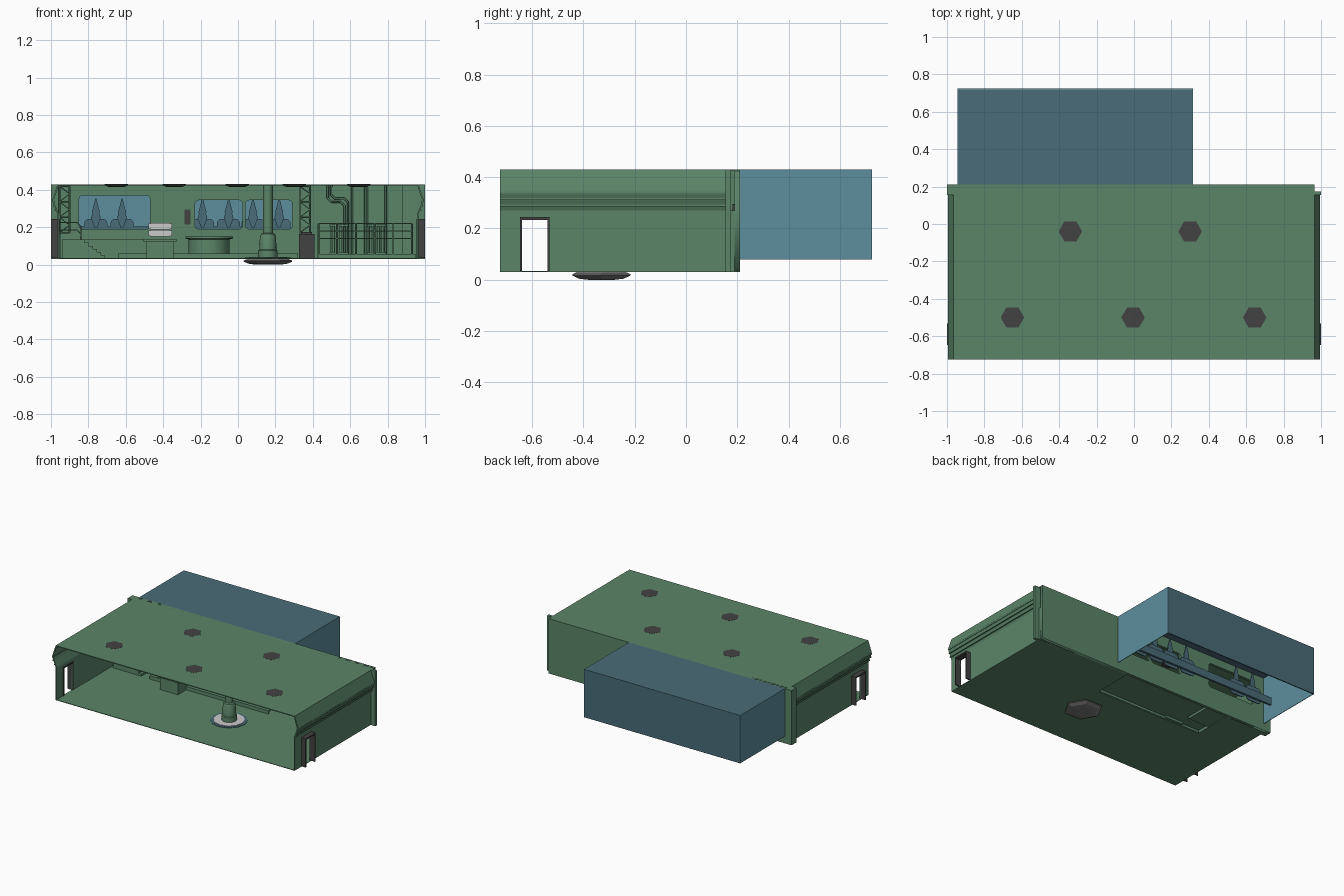
import bpy, math
from mathutils import Vector

cube = bpy.data.objects.get("Cube")
if cube:
    bpy.data.objects.remove(cube, do_unlink=True)


def material(name, r, g, b):
    m = bpy.data.materials.new(name)
    m.use_nodes = True
    m.diffuse_color = (r, g, b, 1)
    node = next(n for n in m.node_tree.nodes if n.type == "BSDF_PRINCIPLED")
    node.inputs["Base Color"].default_value = (r, g, b, 1)
    return m


GREEN = material("muted green", .105, .235, .14)
BLUE = material("sky blue", .11, .27, .34)
DUSK = material("dusk blue", .068, .15, .19)
DARK = material("dark grey", .055, .055, .055)
GREY = material("mid grey", .2, .2, .2)
PALE = material("pale grey", .6, .6, .6)


def mesh(name, verts, faces, mat):
    me = bpy.data.meshes.new(name)
    me.from_pydata(verts, [], faces)
    me.materials.append(mat)
    ob = bpy.data.objects.new(name, me)
    bpy.context.collection.objects.link(ob)
    return ob


def box(name, x0, x1, y0, y1, z0, z1, mat=GREEN):
    v = [(x, y, z) for x in (x0, x1) for y in (y0, y1) for z in (z0, z1)]
    f = [(0, 1, 3, 2), (4, 6, 7, 5), (0, 4, 5, 1), (2, 3, 7, 6), (0, 2, 6, 4), (1, 5, 7, 3)]
    return mesh(name, v, f, mat)


def lathe(name, cx, cy, profile, n, mat, smooth=False):
    """Turn (radius, height) pairs, listed from bottom to top, about a vertical axis."""
    v = [(cx + r * math.cos(math.tau * i / n), cy + r * math.sin(math.tau * i / n), z)
         for r, z in profile for i in range(n)]
    f = [(k * n + i, k * n + (i + 1) % n, (k + 1) * n + (i + 1) % n, (k + 1) * n + i)
         for k in range(len(profile) - 1) for i in range(n)]
    f += [tuple(reversed(range(n))), tuple(range(len(v) - n, len(v)))]
    ob = mesh(name, v, f, mat)
    if smooth:
        for p in ob.data.polygons:
            p.use_smooth = len(p.vertices) == 4 and abs(p.normal.z) < .5
    return ob


def rounded(x0, x1, z0, z1, r):
    corners = [(x1 - r, z1 - r), (x0 + r, z1 - r), (x0 + r, z0 + r), (x1 - r, z0 + r)]
    return [(cx + r * math.cos(a), cz + r * math.sin(a))
            for q, (cx, cz) in enumerate(corners)
            for a in [math.pi / 2 * (q + s / 3) for s in range(4)]]


def plate(name, loops, y, thick, mat):
    """Upright plate in the xz plane; later loops are holes."""
    cu = bpy.data.curves.new(name, "CURVE")
    cu.dimensions, cu.fill_mode, cu.extrude = "2D", "BOTH", thick / 2
    for pts in loops:
        s = cu.splines.new("POLY")
        s.points.add(len(pts) - 1)
        for p, (x, z) in zip(s.points, pts):
            p.co = (x, z, 0, 1)
        s.use_cyclic_u = True
    cu.materials.append(mat)
    ob = bpy.data.objects.new(name, cu)
    ob.location.y = y
    ob.rotation_euler.x = math.pi / 2
    bpy.context.collection.objects.link(ob)
    return ob


def pipe(name, pts, r=.004, mat=GREEN):
    cu = bpy.data.curves.new(name, "CURVE")
    cu.dimensions, cu.bevel_depth, cu.bevel_resolution = "3D", r, 1
    cu.use_fill_caps = True
    s = cu.splines.new("POLY")
    s.points.add(len(pts) - 1)
    for p, co in zip(s.points, pts):
        p.co = (*co, 1)
    cu.materials.append(mat)
    ob = bpy.data.objects.new(name, cu)
    bpy.context.collection.objects.link(ob)


FRONT, BACK, FLOOR, TOP, SIDE = -.725, .21, .035, .43, .965

# Roof, floor and the raised deck bridging the floor recess
box("roof", -SIDE, SIDE, FRONT, BACK, TOP - .006, TOP)
box("floor", -SIDE, SIDE, FRONT, -.1, FLOOR - .004, FLOOR)
box("floor_right", .22, SIDE, -.1, BACK, FLOOR - .004, FLOOR)
box("floor_left", -SIDE, -.64, -.1, BACK, FLOOR - .004, FLOOR)
box("deck", -.64, .32, -.1, BACK, .052, .06)
box("deck_riser", -.64, .32, -.105, -.097, FLOOR, .06)

# Back wall with three windows
windows = [(-.85, -.47, .19, .37), (-.23, .025, .19, .345), (.04, .29, .19, .345)]
outline = [(-SIDE, .03), (SIDE, .03), (SIDE, TOP), (-SIDE, TOP)]
plate("back_wall", [outline] + [rounded(*w, .02) for w in windows], .2, .02, GREEN)
box("corner_post_left", -1, -.95, .155, BACK, .03, TOP)
box("corner_post_right", .88, 1, .155, .175, .03, TOP)

# Side walls with door openings, bulging coves and ribs
for s, tag in ((-1, "left"), (1, "right")):
    def side_box(name, a, b, *rest):
        box(name + "_" + tag, min(s * a, s * b), max(s * a, s * b), *rest)
    side_box("wall_front", .958, SIDE, FRONT, -.64, FLOOR, .27)
    side_box("wall_rear", .958, SIDE, -.54, BACK, FLOOR, .27)
    side_box("wall_over_door", .958, SIDE, -.64, -.54, .24, .27)
    section = [(SIDE, TOP), (.994, .345), (.985, .32), (SIDE, .27),
               (.957, .27), (.977, .32), (.984, .345), (.957, TOP)]
    n = len(section)
    v = [(s * x, y, z) for y in (FRONT, .165) for x, z in section]
    f = [(i, (i + 1) % n, n + (i + 1) % n, n + i) for i in range(n)]
    f += [(i, i + 1, n - 2 - i, n - 1 - i) for i in range(3)]
    f += [tuple(n + k for k in (i, i + 1, n - 2 - i, n - 1 - i)) for i in range(3)]
    mesh("cove_" + tag, v, f, GREEN)
    for x, z in ((.989, .34), (.985, .315), (.975, .29)):
        side_box("cove_rib", x - .008, x + .005, FRONT, .165, z - .004, z + .004)
    # Door frame
    side_box("door_jamb_front", .955, 1, -.648, -.64, FLOOR, .24, DARK)
    side_box("door_jamb_rear", .955, 1, -.54, -.532, FLOOR, .24, DARK)
    side_box("door_lintel", .955, 1, -.648, -.532, .234, .244, DARK)

# Sky enclosure outside the windows, open underneath
X0, X1, Y1, Z0 = -.945, .315, .725, .08
box("sky_right", X1 - .004, X1, BACK, Y1, Z0, TOP, BLUE)
box("sky_left", X0, X0 + .004, BACK, Y1, Z0, TOP, BLUE)
box("sky_back", X0, X1, Y1 - .008, Y1 - .004, Z0, TOP, BLUE)
box("sky_back_shell", X0, X1, Y1 - .004, Y1, Z0, TOP, DUSK)
box("sky_roof", X0, X1, BACK, Y1, TOP - .004, TOP, DUSK)

# Garden silhouettes: hedges and tapering trees
for x in (-.69, -.12, .15):
    for s in (-1, 1):
        hx = x + s * .07
        plate("hedge", [rounded(hx - .062, hx + .062, .13, .245, .025)], .32, .006, DUSK)
        tree = []
        for w, z in ((.008, .2), (.026, .25), (.018, .275), (.022, .28), (.012, .315), (.002, .355)):
            tree.append((w, z))
        pts = [(hx + w, z) for w, z in tree] + [(hx - w, z) for w, z in reversed(tree)]
        plate("tree", [pts], .31, .006, DUSK)
box("hedge_bank", -.9, .28, .325, .34, .15, .205, DUSK)

# Central column on its sunken hexagonal dish
CX, CY = .16, -.33
lathe("dish", CX, CY, [(.06, .0), (.1, .004), (.13, .016), (.13, .022), (.1, .034)], 6, GREY)
lathe("dish_hub", CX, CY, [(.04, -.0), (.04, .03)], 6, GREEN)
lathe("dish_ring", CX, CY, [(.125, .034), (.125, .038)], 12, DUSK)
lathe("dish_top", CX, CY, [(.105, .036), (.105, .041)], 12, PALE)
lathe("column", CX, CY, [(.052, .04), (.052, .075), (.046, .08), (.043, .15), (.036, .165),
                         (.026, .17), (.026, TOP - .004)], 16, GREEN, True)

# Ceiling lights
for x, y in ((-.65, -.5), (-.005, -.5), (.645, -.5), (-.34, -.04), (.3, -.04)):
    lathe("ceiling_light", x, y, [(.04, .415), (.063, .424), (.063, TOP + .0005)], 6, DARK)

# Stage with stairs and rail on the left
box("stage", -.94, -.47, 0, .19, FLOOR, .135)
for i in range(6):
    box("stair", -.94, -.82 + .022 * i, -.1, 0, FLOOR, .135 - .017 * i)
for z in (.185, .225):
    pipe("stage_rail", [(-.95, 0, z), (-.86, 0, z), (-.84, 0, z - .02), (-.84, 0, .135)])

# Console with pale seat back, round bench, cabinet and wall panel
box("console", -.49, -.345, -.2, -.08, FLOOR, .125)
box("console_top", -.505, -.33, -.21, -.07, .125, .137)
for z in (.15, .188):
    box("pale_cushion", -.475 + .01, -.365, -.09, -.06, z, z + .036, PALE)
    box("pale_cushion_side", -.478, -.352, -.085, -.065, z + .004, z + .032, PALE)
lathe("round_bench", -.155, .04, [(.11, .06), (.11, .135), (.127, .14), (.127, .152)], 20, GREEN, True)
box("cabinet", .325, .41, .0, .09, FLOOR, .165, DARK)
box("cabinet_cap", .34, .395, .01, .08, .165, .175, DARK)
plate("wall_panel", [rounded(-.285, -.255, .215, .295, .004)], .186, .008, DARK)

# Lattice trusses
for x0, x1, z0, y in ((-.955, -.9, .17, .14), (.33, .385, .17, .14)):
    for x in (x0, x1):
        pipe("truss_upright", [(x, y, z0), (x, y, TOP - .006)], .005)
    steps = 6
    h = (TOP - .01 - z0) / steps
    pipe("truss_lacing", [((x0, x1)[i % 2], y, z0 + h * i) for i in range(steps + 1)])
    for i in range(0, steps + 1, 2):
        pipe("truss_rung", [(x0, y, z0 + h * i), (x1, y, z0 + h * i)])

# Pipework, radiators and railing on the right
for x in (.61, .68, .69, .79):
    pipe("wall_pipe", [(x, .17, .05), (x, .17, TOP - .006)], .006)
for d in (0, .018):
    pipe("bent_pipe", [(.48 + d, .17, TOP - .006), (.48 + d, .17, .355 + d), (.5 + d, .17, .335 + d),
                       (.55 + d, .17, .335 + d), (.57 + d, .17, .315 + d), (.57 + d, .17, .05)], .006)
for x0 in (.5, .7):
    for i in range(5):
        pipe("radiator_coil", [(x0 + .02 * i, .15, .05), (x0 + .02 * i, .15, .22)], .006)
    for z in (.06, .21):
        pipe("radiator_header", [(x0 - .01, .15, z), (x0 + .09, .15, z)], .006)
for z in (.14, .18, .22):
    pipe("railing_bar", [(.43, .08, z), (.93, .08, z)])
for i in range(6):
    pipe("railing_post", [(.43 + .1 * i, .08, FLOOR), (.43 + .1 * i, .08, .22)], .005)
box("railing_plinth", .43, .95, .075, .19, FLOOR, .058)
